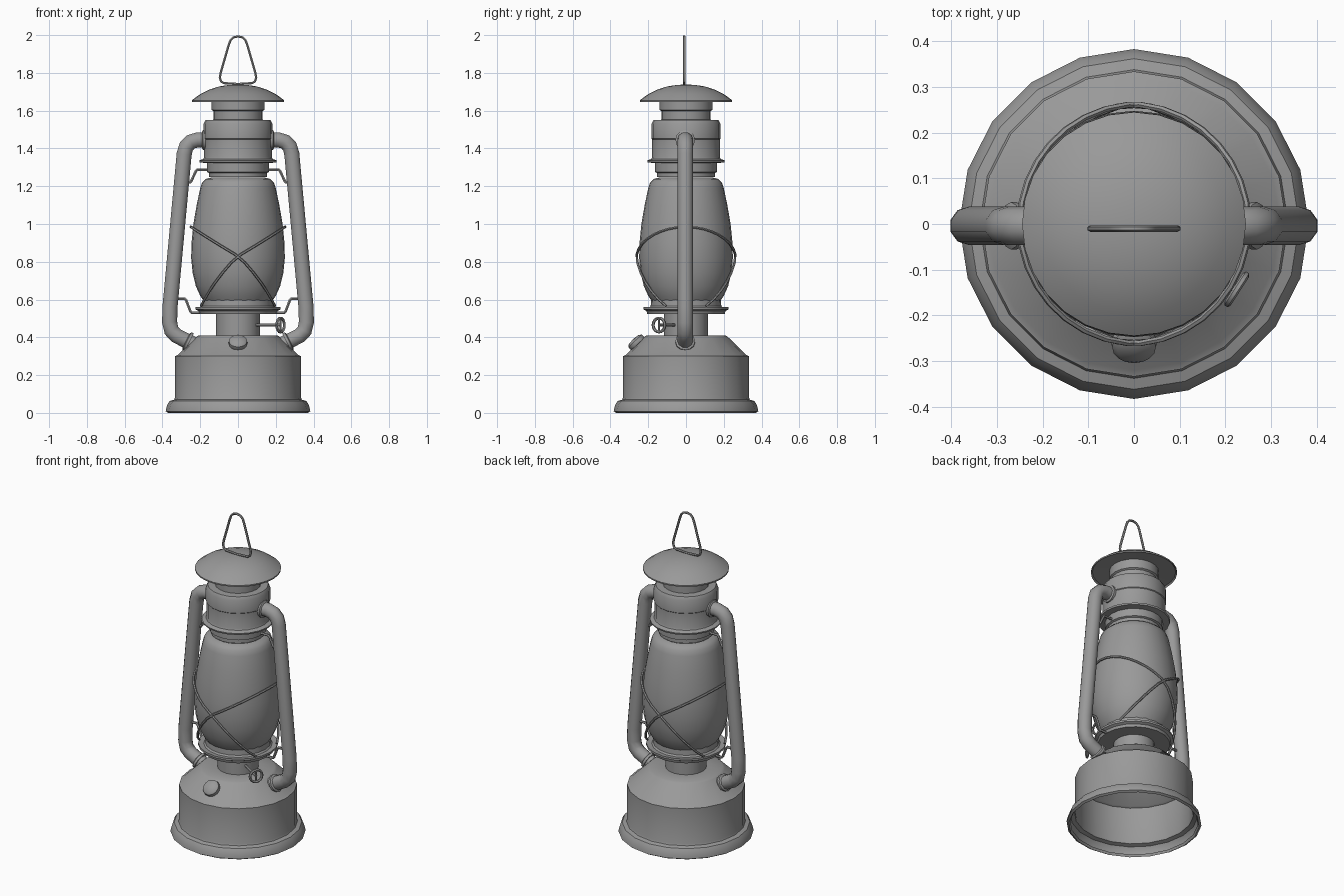
import bpy, bmesh, math
from mathutils import Vector

if "Cube" in bpy.data.objects:
    bpy.data.objects.remove(bpy.data.objects["Cube"])

metal = bpy.data.materials.new("grey metal")
metal.diffuse_color = (0.32, 0.32, 0.32, 1)
metal.use_nodes = True
metal.node_tree.nodes["Principled BSDF"].inputs["Base Color"].default_value = metal.diffuse_color


def finish(ob, angle=35):
    ob.data.materials.clear()
    ob.data.materials.append(metal)
    bpy.ops.object.select_all(action='DESELECT')
    ob.select_set(True)
    bpy.context.view_layer.objects.active = ob
    bpy.ops.object.shade_smooth_by_angle(angle=math.radians(angle))
    return ob


def lathe(name, profile, sides=20, origin=(0, 0, 0), axis=(0, 0, 1)):
    """Revolve (radius, height) points, bottom to top, round an axis."""
    bm = bmesh.new()
    rings = []
    for r, z in profile:
        if r == 0:
            rings.append([bm.verts.new((0, 0, z))] * sides)
        else:
            rings.append([bm.verts.new((r * math.cos(2 * math.pi * i / sides),
                                        r * math.sin(2 * math.pi * i / sides), z))
                          for i in range(sides)])
    for a, b in zip(rings, rings[1:]):
        for i in range(sides):
            j = (i + 1) % sides
            bm.faces.new(list(dict.fromkeys((a[i], a[j], b[j], b[i]))))
    rot = Vector((0, 0, 1)).rotation_difference(Vector(axis)).to_matrix()
    for v in bm.verts:
        v.co = rot @ v.co + Vector(origin)
    me = bpy.data.meshes.new(name)
    bm.to_mesh(me)
    bm.free()
    ob = bpy.data.objects.new(name, me)
    bpy.context.collection.objects.link(ob)
    return finish(ob)


def tube(name, points, radius, res=1, closed=False):
    """Sweep a round section along a path."""
    cu = bpy.data.curves.new(name, 'CURVE')
    cu.dimensions = '3D'
    sp = cu.splines.new('POLY')
    sp.points.add(len(points) - 1)
    for p, co in zip(sp.points, points):
        p.co = (*co, 1)
    sp.use_cyclic_u = closed
    cu.bevel_depth = radius
    cu.bevel_resolution = res
    cu.use_fill_caps = not closed
    ob = bpy.data.objects.new(name, cu)
    bpy.context.collection.objects.link(ob)
    bpy.ops.object.select_all(action='DESELECT')
    ob.select_set(True)
    bpy.context.view_layer.objects.active = ob
    bpy.ops.object.convert(target='MESH')
    return finish(bpy.context.view_layer.objects.active, 40)


# fuel tank: open underneath, rolled foot, sloping shoulder, burner neck
lathe("fuel_tank", [(0.362, 0.014), (0.37, 0.0), (0.383, 0.008), (0.381, 0.02), (0.374, 0.045),
                    (0.362, 0.063), (0.338, 0.07), (0.334, 0.08), (0.334, 0.30), (0.32, 0.306),
                    (0.222, 0.402), (0.208, 0.411), (0.117, 0.411)])
lathe("burner_neck", [(0.117, 0.40), (0.117, 0.53)])

# plate and ring that hold the glass
lathe("burner_plate", [(0.117, 0.524), (0.205, 0.524), (0.21, 0.54), (0.226, 0.548),
                       (0.226, 0.56), (0.195, 0.556), (0.187, 0.565), (0.185, 0.60), (0.16, 0.60)])

# glass globe
lathe("glass_globe", [(0.18, 0.59), (0.20, 0.62), (0.223, 0.67), (0.24, 0.74), (0.248, 0.82),
                      (0.246, 0.90), (0.236, 1.0), (0.219, 1.10), (0.20, 1.19), (0.19, 1.22),
                      (0.172, 1.238), (0.145, 1.245)], 28)

# collar, flange and chimney drum
lathe("chimney", [(0.14, 1.25), (0.153, 1.25), (0.153, 1.27), (0.164, 1.275), (0.164, 1.322),
                  (0.203, 1.326), (0.206, 1.336), (0.183, 1.345), (0.179, 1.355), (0.179, 1.448),
                  (0.183, 1.452), (0.183, 1.53), (0.172, 1.55), (0.13, 1.552), (0.13, 1.598),
                  (0.14, 1.604), (0.14, 1.66)])

# domed hood, open underneath
lathe("hood", [(0.236, 1.654), (0.244, 1.646), (0.245, 1.655), (0.20, 1.688), (0.15, 1.712),
               (0.10, 1.728), (0.05, 1.736), (0, 1.739)], 28)
lathe("hood_underside", [(0.13, 1.66), (0.236, 1.654)], 28)

# hanging loop
half = [(0.075, 1.746), (0.09, 1.755), (0.096, 1.775), (0.092, 1.80), (0.05, 1.945),
        (0.04, 1.972), (0.024, 1.988)]
loop = half + [(0, 1.993)] + [(-x, z) for x, z in reversed(half)] + [(0, 1.741)]
tube("hanging_loop", [(x, -0.01, z) for x, z in loop], 0.007, 1, True)

Y = -0.004
frame = [(0.16, 1.445), (0.215, 1.445), (0.25, 1.435), (0.274, 1.41), (0.285, 1.37),
         (0.36, 0.56), (0.362, 0.48), (0.352, 0.435), (0.325, 0.408), (0.225, 0.358)]
low_stay = [(0.35, 0.605), (0.283, 0.605), (0.275, 0.597), (0.252, 0.538), (0.245, 0.53), (0.2, 0.53)]
top_stay = [(0.155, 1.288), (0.215, 1.288), (0.223, 1.28), (0.247, 1.228), (0.255, 1.22), (0.30, 1.22)]
for s, side in ((-1, "left"), (1, "right")):
    # side air tube with seam ridges, end collars and wire stays
    tube(side + "_side_tube", [(s * x, Y, z) for x, z in frame], 0.042, 3)
    lathe(side + "_upper_collar", [(0.04, 0), (0.052, 0), (0.052, 0.014), (0.04, 0.02)], 12,
          (s * 0.172, Y, 1.445), (s, 0, 0))
    lathe(side + "_lower_collar", [(0.04, 0), (0.052, 0), (0.052, 0.014), (0.04, 0.02)], 12,
          (s * 0.257, Y, 0.374), (s * 0.894, 0, 0.447))
    tube(side + "_lower_stay", [(s * x, Y, z) for x, z in low_stay], 0.008)
    tube(side + "_upper_stay", [(s * x, Y, z) for x, z in top_stay], 0.008)
    # crossed guard wires, front and back
    for f, face in ((-1, "front"), (1, "back")):
        pts = []
        for i in range(15):
            a = math.radians(152 * i / 14)
            c = math.cos(a)
            if c >= 0:
                z, r = 0.83 + 0.155 * c, 0.262 - 0.012 * c
            else:
                t = -c / 0.883
                z, r = 0.83 - 0.265 * t ** 1.1, 0.262 - 0.04 * t ** 1.5
            pts.append((s * r * c, f * r * math.sin(a), z))
        tube(f"{face}_{side}_guard_wire", pts, 0.007)

# filler cap on the front of the shoulder
lathe("filler_cap", [(0.034, -0.02), (0.034, 0.012), (0.048, 0.014), (0.05, 0.022), (0.048, 0.036),
                     (0.036, 0.046), (0, 0.05)], 16, (0, -0.245, 0.355), (0, -0.68, 0.73))

# wick knob: spindle, ring and cross bar
d = Vector((0.84, -0.54, 0)).normalized()
t = Vector((-d.y, d.x, 0))
c = Vector((0.225, -0.143, 0.465))
tube("wick_spindle", [Vector((0, 0, 0.465)) + d * 0.1, c], 0.008)
ring = []
for i in range(16):
    a = 2 * math.pi * i / 16
    ring.append(c + t * 0.037 * math.cos(a) + Vector((0, 0, 0.037 * math.sin(a))))
tube("wick_ring", ring, 0.008, 1, True)
tube("wick_bar", [c - Vector((0, 0, 0.036)), c + Vector((0, 0, 0.036))], 0.006)
